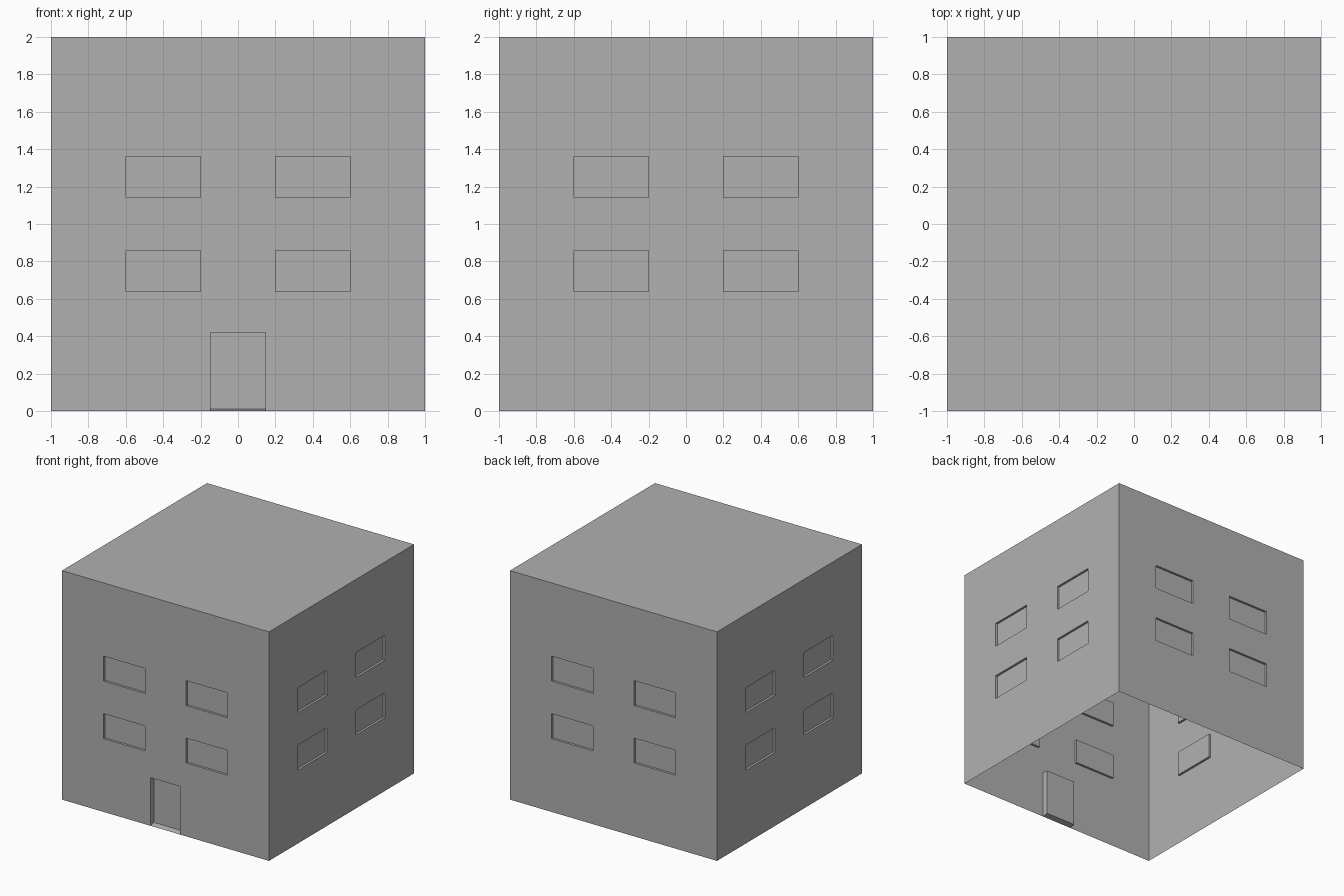
import bpy, bmesh
from math import radians
from mathutils import Matrix, Vector

if "Cube" in bpy.data.objects:
    bpy.data.objects.remove(bpy.data.objects["Cube"])

# Cut lines shared by every wall, so openings are single cells
XS = [-1, -0.6, -0.2, -0.147, 0.147, 0.2, 0.6, 1]
ZS = [0, 0.42, 0.64, 0.858, 1.142, 1.36, 2]
WINDOWS = {(i, j) for i in (1, 5) for j in (2, 4)}
DOOR = (3, 0)
WINDOW_DEPTH, DOOR_DEPTH = 0.02, 0.05
SILL_RISE = 0.01

bm = bmesh.new()


def recess(face, depth):
    """Push one wall cell inwards as a shallow pocket."""
    inward = -face.normal.copy() * depth
    new = bmesh.ops.extrude_discrete_faces(bm, faces=[face])["faces"]
    bmesh.ops.translate(bm, verts=new[0].verts[:], vec=inward)
    # A pocket on the ground gets a floor rising slightly to the back
    for v in new[0].verts:
        if v.co.z < 0.001:
            v.co.z = SILL_RISE


def wall(angle, door=False):
    """One wall of cells facing -y, turned about z by angle."""
    rot = Matrix.Rotation(radians(angle), 3, 'Z')
    verts = [[bm.verts.new(rot @ Vector((x, -1, z))) for z in ZS] for x in XS]
    pockets = []
    for i in range(len(XS) - 1):
        for j in range(len(ZS) - 1):
            f = bm.faces.new((verts[i][j], verts[i + 1][j],
                              verts[i + 1][j + 1], verts[i][j + 1]))
            f.normal_update()
            if (i, j) in WINDOWS:
                pockets.append((f, WINDOW_DEPTH))
            elif door and (i, j) == DOOR:
                pockets.append((f, DOOR_DEPTH))
    for f, depth in pockets:
        recess(f, depth)


# Four walls with windows, door only at the front
for angle in (0, 90, 180, 270):
    wall(angle, door=(angle == 0))
bmesh.ops.remove_doubles(bm, verts=bm.verts[:], dist=0.0005)

# Flat roof closing the top; the underside stays open
rim = [e for e in bm.edges if all(v.co.z > 1.999 for v in e.verts)]
bmesh.ops.edgeloop_fill(bm, edges=rim)
bmesh.ops.recalc_face_normals(bm, faces=bm.faces[:])

mesh = bpy.data.meshes.new("building")
bm.to_mesh(mesh)
bm.free()

# Dark grey walls
grey = bpy.data.materials.new("dark_grey")
grey.diffuse_color = (0.44, 0.44, 0.44, 1)
grey.use_nodes = True
grey.node_tree.nodes["Principled BSDF"].inputs["Base Color"].default_value = grey.diffuse_color
mesh.materials.append(grey)
bpy.context.collection.objects.link(bpy.data.objects.new("building", mesh))
